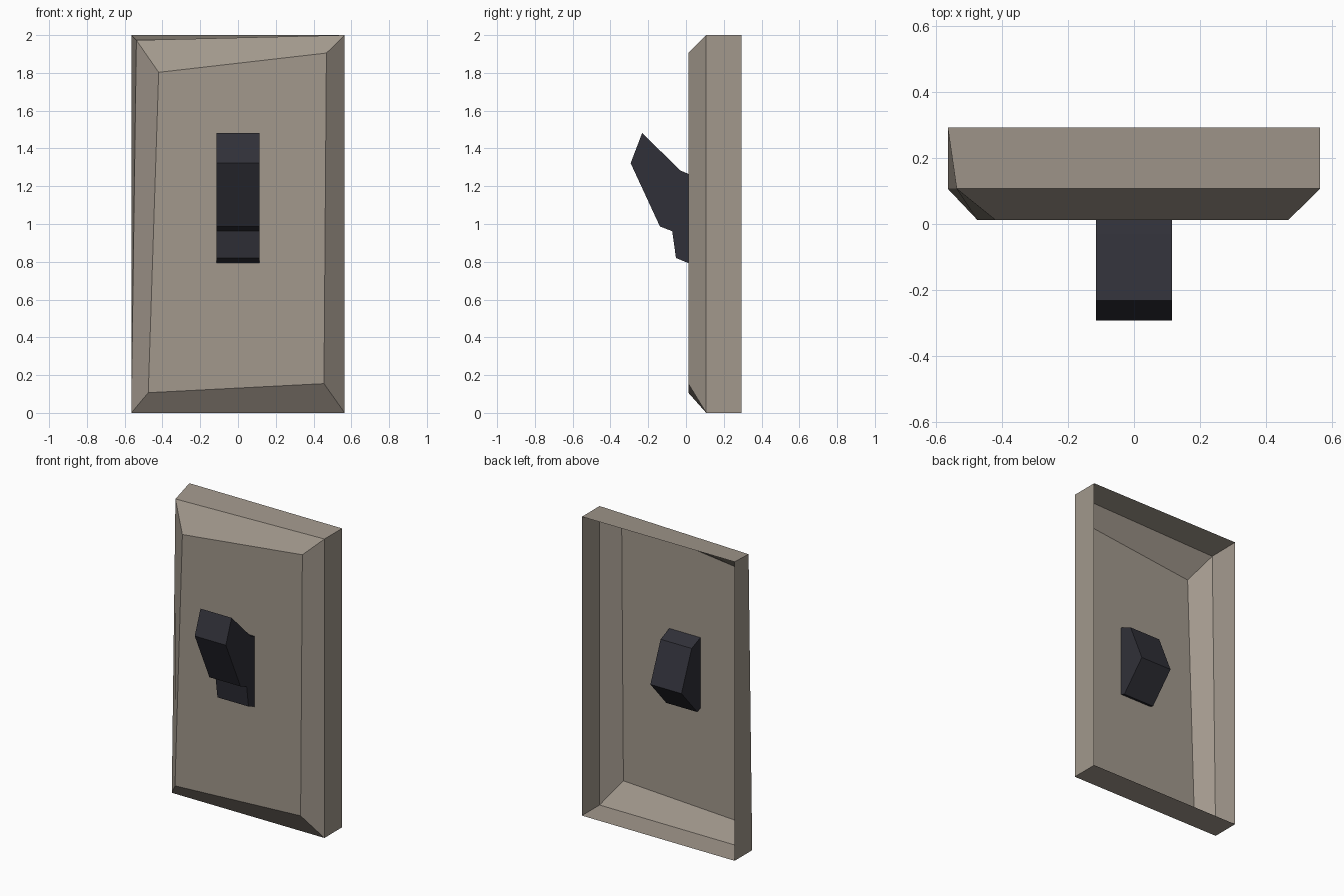
import bpy, bmesh

if "Cube" in bpy.data.objects:
    bpy.data.objects.remove(bpy.data.objects["Cube"])


def material(name, rgb):
    m = bpy.data.materials.new(name)
    m.diffuse_color = (*rgb, 1)
    m.use_nodes = True
    m.node_tree.nodes["Principled BSDF"].inputs["Base Color"].default_value = m.diffuse_color
    return m


def loft(name, rings, mat, capped):
    """Join matching rings of points with quads; cap the first and optionally the last."""
    bm = bmesh.new()
    loops = [[bm.verts.new(p) for p in ring] for ring in rings]
    n = len(rings[0])
    for a, b in zip(loops, loops[1:]):
        for i in range(n):
            j = (i + 1) % n
            bm.faces.new((a[i], b[i], b[j], a[j]))
    bm.faces.new(loops[0])
    if capped:
        bm.faces.new(loops[-1][::-1])
    bmesh.ops.recalc_face_normals(bm, faces=bm.faces)
    if not capped:
        # open shell: make sure the front panel looks forward
        bm.faces.ensure_lookup_table()
        bm.normal_update()
        if bm.faces[-1].normal.y > 0:
            bmesh.ops.reverse_faces(bm, faces=bm.faces)
    me = bpy.data.meshes.new(name)
    bm.to_mesh(me)
    bm.free()
    me.materials.append(mat)
    ob = bpy.data.objects.new(name, me)
    bpy.context.collection.objects.link(ob)
    return ob


plate_mat = material("warm grey", (0.36, 0.315, 0.265))
lever_mat = material("dark slate", (0.030, 0.030, 0.040))

# wall plate: hollow shell, open at the back, with crooked bevelled front
W = 0.565
outlines = [
    (0.012, [(-0.42, 1.803), (0.468, 1.905), (0.455, 0.155), (-0.475, 0.107)]),
    (0.107, [(-0.538, 1.973), (W, 2), (W, 0), (-W, 0)]),
    (0.293, [(-W, 2), (W, 2), (W, 0), (-W, 0)]),
]
loft("wall_plate", [[(x, y, z) for x, z in pts] for y, pts in outlines], plate_mat, False)

# switch lever: side profile (y, z) extruded across x, its pivot showing behind the plate
profile = [(-0.03, 1.283), (-0.232, 1.482), (-0.293, 1.322), (-0.138, 0.987),
           (-0.073, 0.962), (-0.053, 0.82), (0.045, 0.78), (0.212, 0.967), (0.104, 1.228)]
loft("switch_lever", [[(x, y, z) for y, z in profile] for x in (-0.115, 0.115)], lever_mat, True)
